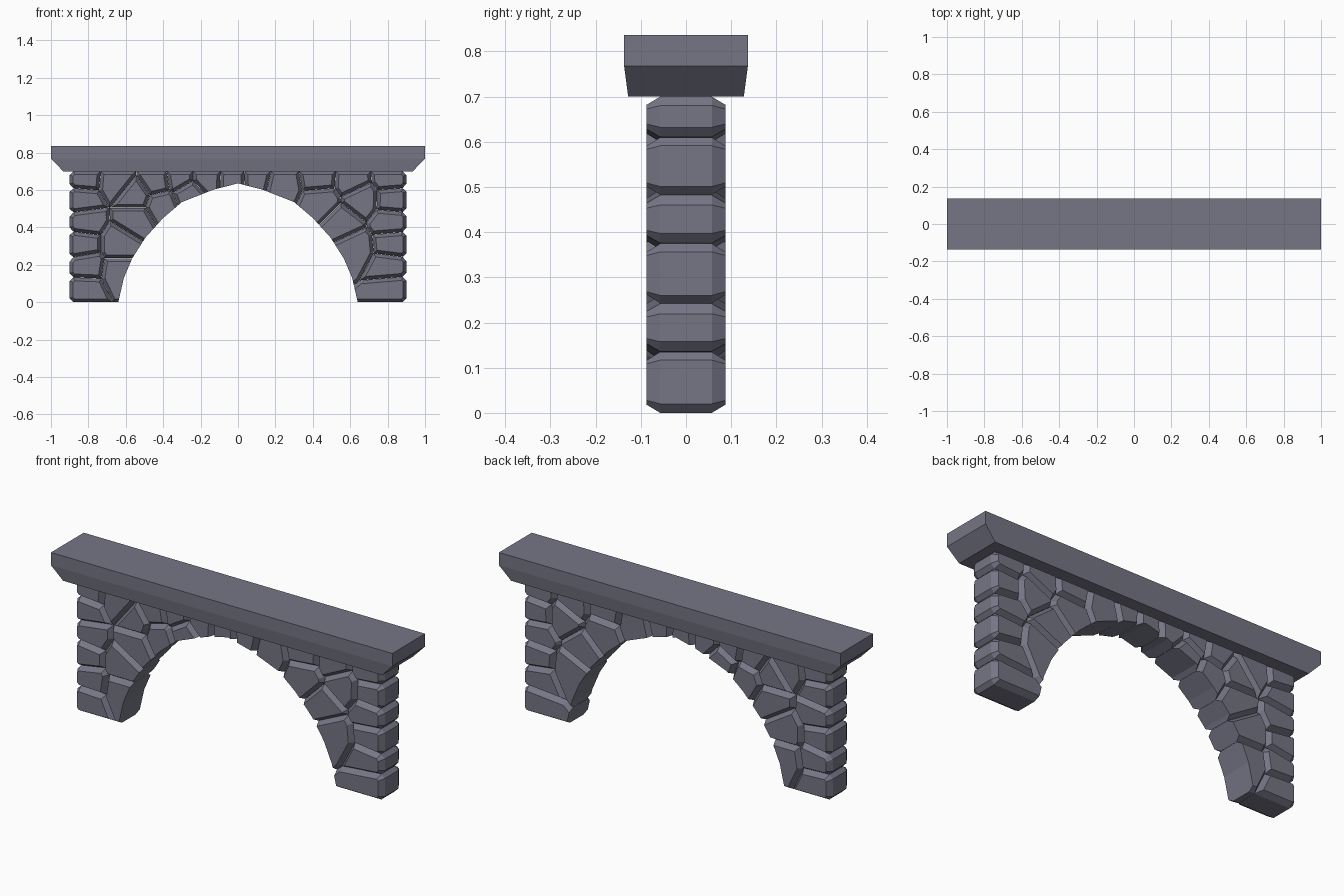
import bpy, bmesh
from mathutils import Vector

if "Cube" in bpy.data.objects:
    bpy.data.objects.remove(bpy.data.objects["Cube"])

HALF_W, WALL_TOP = 0.9, 0.70
FACE_Y, JOINT_Y, BEVEL = 0.087, 0.057, 0.018

stone_mat = bpy.data.materials.new("slate_grey")
stone_mat.diffuse_color = (0.18, 0.18, 0.24, 1)
stone_mat.use_nodes = True
stone_mat.node_tree.nodes["Principled BSDF"].inputs["Base Color"].default_value = stone_mat.diffuse_color


def finish(name, bm):
    bmesh.ops.recalc_face_normals(bm, faces=bm.faces)
    me = bpy.data.meshes.new(name)
    bm.to_mesh(me)
    bm.free()
    me.materials.append(stone_mat)
    ob = bpy.data.objects.new(name, me)
    bpy.context.collection.objects.link(ob)
    return ob


def loft(bm, rings):
    """Closed solid through rings of equal point count."""
    vs = [[bm.verts.new(p) for p in r] for r in rings]
    n = len(vs[0])
    for a, b in zip(vs, vs[1:]):
        for i in range(n):
            bm.faces.new((a[i], a[(i + 1) % n], b[(i + 1) % n], b[i]))
    bm.faces.new(vs[0][::-1])
    bm.faces.new(vs[-1])


def clip(poly, p, n):
    """Keep the part of a convex polygon behind the line through p with normal n."""
    out = []
    for a, b in zip(poly, poly[1:] + poly[:1]):
        da, db = (a - p).dot(n), (b - p).dot(n)
        if da <= 0:
            out.append(a)
        if da * db < 0:
            out.append(a.lerp(b, da / (da - db)))
    return out


def inset(poly, d):
    out = list(poly)
    for a, b in zip(poly, poly[1:] + poly[:1]):
        e = b - a
        if e.length > 1e-4:
            n = Vector((e.y, -e.x)).normalized()
            out = clip(out, a - n * d, n)
    return out


def notch_ends(poly, d=0.02):
    """Cut the corners lying on the outer ends of the wall."""
    out = []
    for i, v in enumerate(poly):
        if abs(v.x) > HALF_W - 0.001:
            for w in (poly[i - 1], poly[(i + 1) % len(poly)]):
                out.append(v + (w - v).normalized() * d)
        else:
            out.append(v)
    return out


# stone centres (x, z): end columns, then the irregular stones over the arch
ends_z = (0.07, 0.19, 0.31, 0.43, 0.545, 0.665)
left_x = (0.82, 0.815, 0.835, 0.82, 0.835, 0.825)
right_x = (0.82, 0.81, 0.825, 0.815, 0.825, 0.815)
seeds = [(-x, z) for x, z in zip(left_x, ends_z)]
seeds += [(x, z) for x, z in zip(right_x, ends_z)]
seeds += [(-0.63, 0.16), (-0.63, 0.31), (-0.55, 0.44), (-0.55, 0.57),
          (-0.65, 0.65), (-0.41, 0.52), (-0.44, 0.645), (-0.26, 0.58),
          (-0.31, 0.665), (-0.17, 0.665), (-0.02, 0.66)]
seeds += [(0.62, 0.29), (0.56, 0.42), (0.44, 0.54), (0.66, 0.55),
          (0.61, 0.655), (0.43, 0.665), (0.24, 0.63), (0.09, 0.665)]
seeds = [Vector(s) for s in seeds]

# stones: cells around each centre, bevelled on both faces
bm = bmesh.new()
for s in seeds:
    cell = [Vector(p) for p in ((-HALF_W, 0), (HALF_W, 0),
                                (HALF_W, WALL_TOP), (-HALF_W, WALL_TOP))]
    for t in seeds:
        if t is not s:
            n = (t - s).normalized()
            cell = clip(cell, (s + t) / 2 - n * 0.0004, n)
    rim = notch_ends(cell)
    face = inset(rim, BEVEL)
    vs = [bm.verts.new((p.x, y * k, p.y))
          for ring, y in ((rim, JOINT_Y), (face, FACE_Y))
          for p in ring for k in (-1, 1)]
    bmesh.ops.convex_hull(bm, input=vs)
bmesh.ops.delete(bm, geom=[v for v in bm.verts if not v.link_faces], context='VERTS')
bmesh.ops.dissolve_limit(bm, angle_limit=0.02, verts=bm.verts, edges=bm.edges)
wall = finish("stone_wall", bm)

# arch opening cut through the stones
half = [(0.663, -0.1), (0.64, 0), (0.61, 0.13), (0.565, 0.235), (0.495, 0.345),
        (0.40, 0.45), (0.30, 0.535), (0.13, 0.602)]
outline = half + [(0, 0.635)] + [(-x, z) for x, z in reversed(half)]
bm = bmesh.new()
loft(bm, [[(x, y, z) for x, z in outline] for y in (-0.3, 0.3)])
cutter = finish("arch_cutter", bm)
cutter.hide_render = True

mod = wall.modifiers.new("arch", 'BOOLEAN')
mod.operation, mod.solver, mod.object = 'DIFFERENCE', 'EXACT', cutter
deps = bpy.context.evaluated_depsgraph_get()
wall.data = bpy.data.meshes.new_from_object(wall.evaluated_get(deps))
wall.modifiers.clear()
bpy.data.objects.remove(cutter)

# coping slab with a slanted underside
bm = bmesh.new()
loft(bm, [[(sx * x, sy * y, z) for sx, sy in ((-1, -1), (1, -1), (1, 1), (-1, 1))]
          for x, y, z in ((0.935, 0.128, 0.70), (1, 0.137, 0.768), (1, 0.137, 0.836))])
finish("coping_slab", bm)
